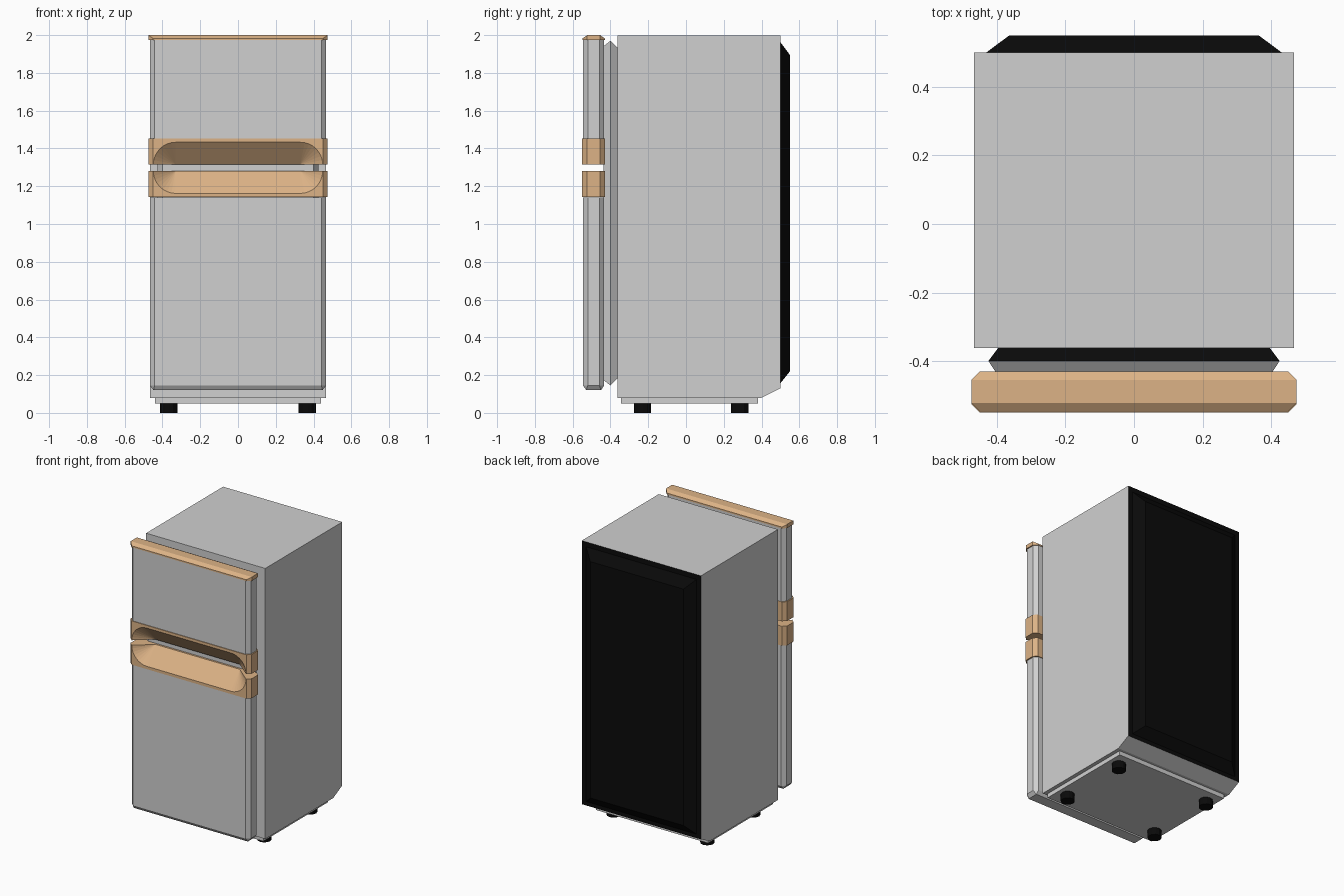
import bpy, bmesh, math

if "Cube" in bpy.data.objects:
    bpy.data.objects.remove(bpy.data.objects["Cube"])


def material(name, rgb):
    m = bpy.data.materials.new(name)
    m.diffuse_color = (*rgb, 1)
    m.use_nodes = True
    m.node_tree.nodes["Principled BSDF"].inputs["Base Color"].default_value = m.diffuse_color
    return m


GREY = material("light grey enamel", (0.63, 0.63, 0.63))
WOOD = material("light wood", (0.72, 0.45, 0.24))
BLACK = material("black plastic", (0.003, 0.003, 0.003))


def hull(name, points, *mats):
    """Convex solid from a few corner points, with flat faces merged."""
    bm = bmesh.new()
    for p in points:
        bm.verts.new(p)
    res = bmesh.ops.convex_hull(bm, input=bm.verts)
    loose = {v for v in res["geom_interior"] + res["geom_unused"] if isinstance(v, bmesh.types.BMVert)}
    bmesh.ops.delete(bm, geom=list(loose), context='VERTS')
    bmesh.ops.dissolve_limit(bm, angle_limit=0.01, verts=bm.verts, edges=bm.edges)
    bmesh.ops.recalc_face_normals(bm, faces=bm.faces)
    me = bpy.data.meshes.new(name)
    bm.to_mesh(me)
    bm.free()
    ob = bpy.data.objects.new(name, me)
    bpy.context.collection.objects.link(ob)
    for m in mats:
        me.materials.append(m)
    return ob


def box(x, y0, y1, z0, z1):
    return [(sx * x, y, z) for sx in (-1, 1) for y in (y0, y1) for z in (z0, z1)]


def ring(x, y0, y1, z, c=0.025):
    """Rectangle in plan with cut corners."""
    return [(s * px, py, z) for s in (-1, 1) for px, py in
            ((x - c, y0), (x, y0 + c), (x, y1 - c), (x - c, y1))]


def frame(x, y, z0, z1):
    return [(s * x, y, z) for s in (-1, 1) for z in (z0, z1)]


# Cabinet with slanted lower back edge and black back
profile = [(-0.362, 0.08), (0.40, 0.08), (0.50, 0.13), (0.50, 1.997), (-0.362, 1.997)]
cabinet = hull("cabinet", [(s * 0.467, y, z) for s in (-1, 1) for y, z in profile], GREY, BLACK)
for f in cabinet.data.polygons:
    f.material_index = int(f.normal.y > 0.9)

# Raised back panel
hull("back_panel", frame(0.435, 0.498, 0.155, 1.965) + frame(0.365, 0.55, 0.22, 1.895), BLACK)

# Base plate and feet
hull("base_plate", box(0.44, -0.345, 0.38, 0.05, 0.085), GREY)
for sx, side in ((-1, "left"), (1, "right")):
    for y, end in ((-0.23, "front"), (0.285, "back")):
        circle = [(sx * 0.367 + 0.046 * math.cos(i * math.pi / 6),
                   y + 0.046 * math.sin(i * math.pi / 6), z)
                  for i in range(12) for z in (0, 0.055)]
        hull(f"{end}_{side}_foot", circle, BLACK)

# Inner liner and seal between cabinet and doors
seal = hull("door_seal", frame(0.40, -0.438, 0.175, 1.94) + frame(0.425, -0.40, 0.145, 1.97)
            + frame(0.395, -0.36, 0.185, 1.93), GREY, BLACK)
for f in seal.data.polygons:
    f.material_index = int(f.normal.y > 0.2 and f.normal.x < 0.3)

# Grey door slabs
Y0, Y1 = -0.545, -0.433
hull("upper_door", ring(0.467, Y0, Y1, 1.45) + ring(0.467, Y0, Y1, 1.975), GREY)
hull("lower_door", ring(0.467, Y0, Y1, 1.14) + ring(0.467, Y0, Y1, 0.145)
     + frame(0.447, -0.528, 0.12, 0.12) + frame(0.447, -0.45, 0.12, 0.12), GREY)

# Wooden top trim with bevelled front and back
hull("top_trim", ring(0.475, -0.548, -0.43, 1.973) + ring(0.475, -0.548, -0.43, 1.983)
     + frame(0.475, -0.523, 2.0, 2.0) + frame(0.475, -0.455, 2.0, 2.0), WOOD)


# Wooden handle bands, each with a scooped grip opening towards the gap
def handle(name, z_open, z_end):
    up = 1 if z_end > z_open else -1
    band = hull(name, ring(0.475, -0.55, -0.43, z_open) + ring(0.475, -0.55, -0.43, z_end), WOOD)
    pts = []
    for s in (-1, 1):
        for i in range(9):
            a = i * math.pi / 16
            for y in (-0.55, -0.60):
                pts.append((s * (0.33 + 0.118 * math.cos(a)), y, z_open + up * 0.118 * math.sin(a)))
        pts += [(s * 0.448, y, z_open - up * 0.03) for y in (-0.55, -0.60)]
        pts += [(s * 0.33, -0.452, z_open + d * up) for d in (0, -0.03)]
    cutter = hull(name + "_cutter", pts, WOOD)
    mod = band.modifiers.new("scoop", 'BOOLEAN')
    mod.operation = 'DIFFERENCE'
    mod.solver = 'EXACT'
    mod.object = cutter
    bpy.context.view_layer.objects.active = band
    bpy.ops.object.modifier_apply(modifier=mod.name)
    bpy.data.objects.remove(cutter)


handle("upper_handle", 1.315, 1.452)
handle("lower_handle", 1.28, 1.142)
